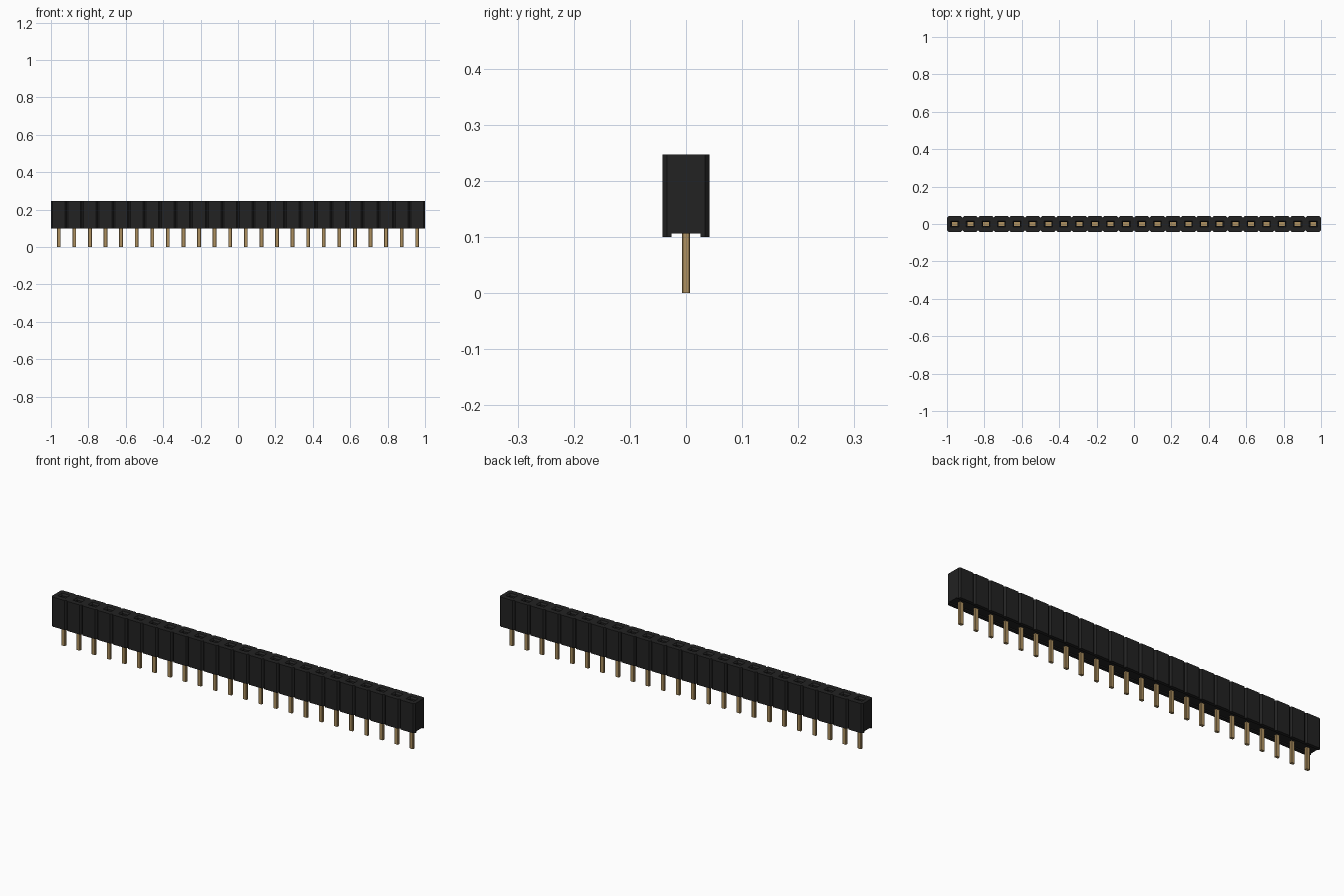
import bpy, bmesh

if "Cube" in bpy.data.objects:
    bpy.data.objects.remove(bpy.data.objects["Cube"])

COUNT = 24
PITCH = 2 / COUNT
HX, HY = PITCH / 2, 0.042            # half size of one cell
CH = 0.008                           # corner chamfer
Z_FOOT, Z_CHANNEL, Z_TOP = 0.10, 0.106, 0.247
Y_CHANNEL = 0.026
Z_CONTACT = 0.17                     # contact level inside each socket


def material(name, color):
    m = bpy.data.materials.new(name)
    m.diffuse_color = (*color, 1)
    m.use_nodes = True
    m.node_tree.nodes["Principled BSDF"].inputs["Base Color"].default_value = m.diffuse_color
    return m


black = material("black plastic", (0.016, 0.016, 0.016))
gold = material("gold metal", (0.42, 0.28, 0.115))


def finish(bm, name, mat):
    bmesh.ops.remove_doubles(bm, verts=bm.verts, dist=1e-5)
    bmesh.ops.recalc_face_normals(bm, faces=bm.faces)
    me = bpy.data.meshes.new(name)
    bm.to_mesh(me)
    bm.free()
    me.materials.append(mat)
    ob = bpy.data.objects.new(name, me)
    bpy.context.collection.objects.link(ob)
    return ob


def face(bm, pts):
    bm.faces.new([bm.verts.new(p) for p in pts])


def octagon(x, hx, hy, c):
    return [(x - hx + c, -hy), (x + hx - c, -hy), (x + hx, -hy + c), (x + hx, hy - c),
            (x + hx - c, hy), (x - hx + c, hy), (x - hx, hy - c), (x - hx, -hy + c)]


def rect(x, hx, hy, z):
    return [(x - hx, -hy, z), (x + hx, -hy, z), (x + hx, hy, z), (x - hx, hy, z)]


def bridge(bm, a, b):
    n = len(a)
    for i in range(n):
        j = (i + 1) % n
        face(bm, [a[i], a[j], b[j], b[i]])


centres = [-1 + PITCH * (i + 0.5) for i in range(COUNT)]

# Housing: a continuous shell of chamfered cells with sockets and a bottom channel
bm = bmesh.new()
for k, x in enumerate(centres):
    outline = octagon(x, HX, HY, CH)
    top = [(px, py, Z_TOP) for px, py in outline]
    low = [(px, py, Z_FOOT) for px, py in outline]
    # Outer walls, leaving out the joints between cells
    for i in (0, 1, 3, 4, 5, 7):
        j = (i + 1) % 8
        face(bm, [low[i], low[j], top[j], top[i]])
    # Top face around the socket mouth
    mouth = rect(x, 0.022, 0.017, Z_TOP)
    for i in range(4):
        a, b = 2 * i, 2 * i + 1
        face(bm, [top[a], top[b], mouth[(i + 1) % 4], mouth[i]])
        face(bm, [top[b], top[(b + 1) % 8], mouth[(i + 1) % 4]])
    # Funnel and socket walls
    throat = rect(x, 0.016, 0.010, Z_TOP - 0.008)
    bridge(bm, mouth, throat)
    bridge(bm, throat, rect(x, 0.016, 0.010, Z_CONTACT))
    # Feet and channel
    for s in (-1, 1):
        yc = s * Y_CHANNEL
        face(bm, [(x - HX, yc, Z_FOOT), (x + HX, yc, Z_FOOT), (x + HX, s * (HY - CH), Z_FOOT),
                  (x + HX - CH, s * HY, Z_FOOT), (x - HX + CH, s * HY, Z_FOOT),
                  (x - HX, s * (HY - CH), Z_FOOT)])
        face(bm, [(x - HX, yc, Z_FOOT), (x + HX, yc, Z_FOOT),
                  (x + HX, yc, Z_CHANNEL), (x - HX, yc, Z_CHANNEL)])
    face(bm, rect(x, HX, Y_CHANNEL, Z_CHANNEL))
# End walls
for x in (-1, 1):
    y = HY - CH
    face(bm, [(x, -y, Z_FOOT), (x, -Y_CHANNEL, Z_FOOT), (x, -Y_CHANNEL, Z_CHANNEL),
              (x, Y_CHANNEL, Z_CHANNEL), (x, Y_CHANNEL, Z_FOOT), (x, y, Z_FOOT),
              (x, y, Z_TOP), (x, -y, Z_TOP)])
finish(bm, "housing", black)

# Pins below the housing, with slightly chamfered edges
bm = bmesh.new()
for x in centres:
    o = octagon(x, 0.010, 0.007, 0.002)
    low = [(px, py, 0) for px, py in o]
    bridge(bm, low, [(px, py, Z_CHANNEL) for px, py in o])
    face(bm, low)
finish(bm, "pins", gold)

# Contacts at the bottom of each socket
bm = bmesh.new()
for x in centres:
    face(bm, rect(x, 0.016, 0.010, Z_CONTACT))
finish(bm, "socket_contacts", gold)
